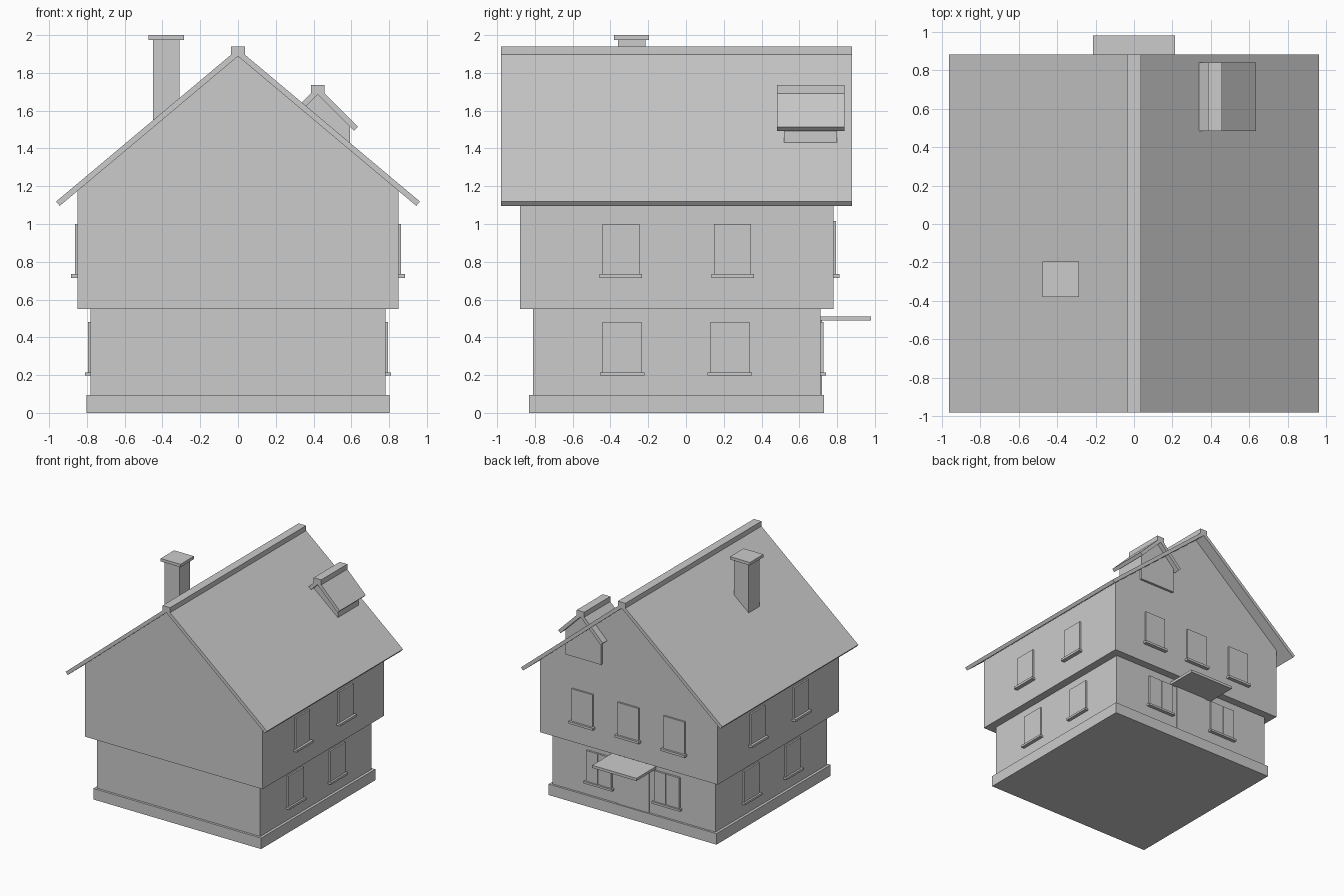
import bpy
import math

cube = bpy.data.objects.get("Cube")
if cube:
    bpy.data.objects.remove(cube, do_unlink=True)

GREY = (0.6, 0.6, 0.6, 1.0)
plaster = bpy.data.materials.new("plain grey")
plaster.use_nodes = True
plaster.diffuse_color = GREY
plaster.node_tree.nodes["Principled BSDF"].inputs["Base Color"].default_value = GREY


def prism(name, profile, y0, y1):
    """Extrude an (x, z) outline along y."""
    n = len(profile)
    verts = [(x, y, z) for y in (y0, y1) for x, z in profile]
    faces = [tuple(range(n)), tuple(reversed(range(n, 2 * n)))]
    faces += [(i, i + n, (i + 1) % n + n, (i + 1) % n) for i in range(n)]
    mesh = bpy.data.meshes.new(name)
    mesh.from_pydata(verts, [], faces)
    # Consistent outward normals
    import bmesh
    bm = bmesh.new()
    bm.from_mesh(mesh)
    bmesh.ops.recalc_face_normals(bm, faces=bm.faces)
    bm.to_mesh(mesh)
    bm.free()
    mesh.materials.append(plaster)
    obj = bpy.data.objects.new(name, mesh)
    bpy.context.collection.objects.link(obj)
    return obj


def box(name, x0, x1, y0, y1, z0, z1):
    return prism(name, [(x0, z0), (x1, z0), (x1, z1), (x0, z1)], y0, y1)


def gable_wall(name, cx, half, bottom, apex, slope, y0, y1):
    """House-shaped block whose top follows the roof underside."""
    eave = apex - half * slope
    prism(name, [(cx - half, bottom), (cx + half, bottom), (cx + half, eave),
                 (cx, apex), (cx - half, eave)], y0, y1)


def gable_roof(name, cx, half, apex, angle, thick, y0, y1):
    """Two sloping slabs with square-cut eaves."""
    s, c = math.sin(angle), math.cos(angle)
    eave = apex - half * math.tan(angle)
    inner_apex = apex - thick / c
    outline = [(cx, apex), (cx + half, eave),
               (cx + half - thick * s, eave - thick * c), (cx, inner_apex),
               (cx - half + thick * s, eave - thick * c), (cx - half, eave)]
    prism(name, outline, y0, y1)


def side_box(name, side, wall, depth, y, half, z0, z1):
    a, b = sorted((side * (wall - 0.01), side * (wall + depth)))
    box(name, a, b, y - half, y + half, z0, z1)


# Walls
SLOPE = math.tan(math.radians(40))
box("foundation", -0.803, 0.803, -0.83, 0.73, 0, 0.095)
box("ground_floor", -0.78, 0.78, -0.81, 0.712, 0.09, 0.56)
gable_wall("upper_floor", 0, 0.85, 0.55, 1.888, SLOPE, -0.88, 0.78)

# Main roof
gable_roof("main_roof", 0, 0.963, 1.927, math.radians(40), 0.03, -0.98, 0.88)
box("roof_ridge", -0.036, 0.036, -0.98, 0.88, 1.888, 1.94)

# Dormer
gable_wall("dormer_wall", 0.422, 0.17, 1.30, 1.687, 1, 0.52, 0.80)
gable_roof("dormer_roof", 0.422, 0.213, 1.727, math.radians(45), 0.03, 0.483, 0.84)
box("dormer_ridge", 0.386, 0.458, 0.483, 0.84, 1.69, 1.735)

# Chimney
box("chimney_shaft", -0.45, -0.31, -0.36, -0.215, 1.53, 1.98)
box("chimney_cap", -0.475, -0.285, -0.38, -0.195, 1.975, 2.0)

# Side windows with sills
for side, label in ((1, "left"), (-1, "right")):
    for y in (-0.345, 0.247):
        side_box(label + "_upper_window", side, 0.85, 0.014, y, 0.098, 0.73, 1.0)
        side_box(label + "_upper_sill", side, 0.85, 0.035, y, 0.113, 0.715, 0.735)
    for y in (-0.338, 0.232):
        side_box(label + "_lower_window", side, 0.78, 0.014, y, 0.103, 0.21, 0.48)
        side_box(label + "_lower_sill", side, 0.78, 0.03, y, 0.118, 0.197, 0.215)

# Back windows with sills
for x in (-0.44, 0, 0.44):
    box("back_upper_window", x - 0.1, x + 0.1, 0.77, 0.795, 0.73, 1.015)
    box("back_upper_sill", x - 0.115, x + 0.115, 0.77, 0.812, 0.715, 0.735)
for x in (-0.325, 0.325):
    box("back_lower_window", x - 0.12, x + 0.12, 0.70, 0.722, 0.21, 0.48)
    for shift in (-0.066, 0.066):
        box("back_lower_casement", x + shift - 0.054, x + shift + 0.054,
            0.71, 0.729, 0.215, 0.48)
    box("back_lower_sill", x - 0.135, x + 0.135, 0.70, 0.742, 0.197, 0.215)

# Entrance
box("back_door", -0.15, 0.15, 0.70, 0.72, 0.09, 0.495)
box("door_canopy", -0.212, 0.212, 0.70, 0.98, 0.488, 0.511)
